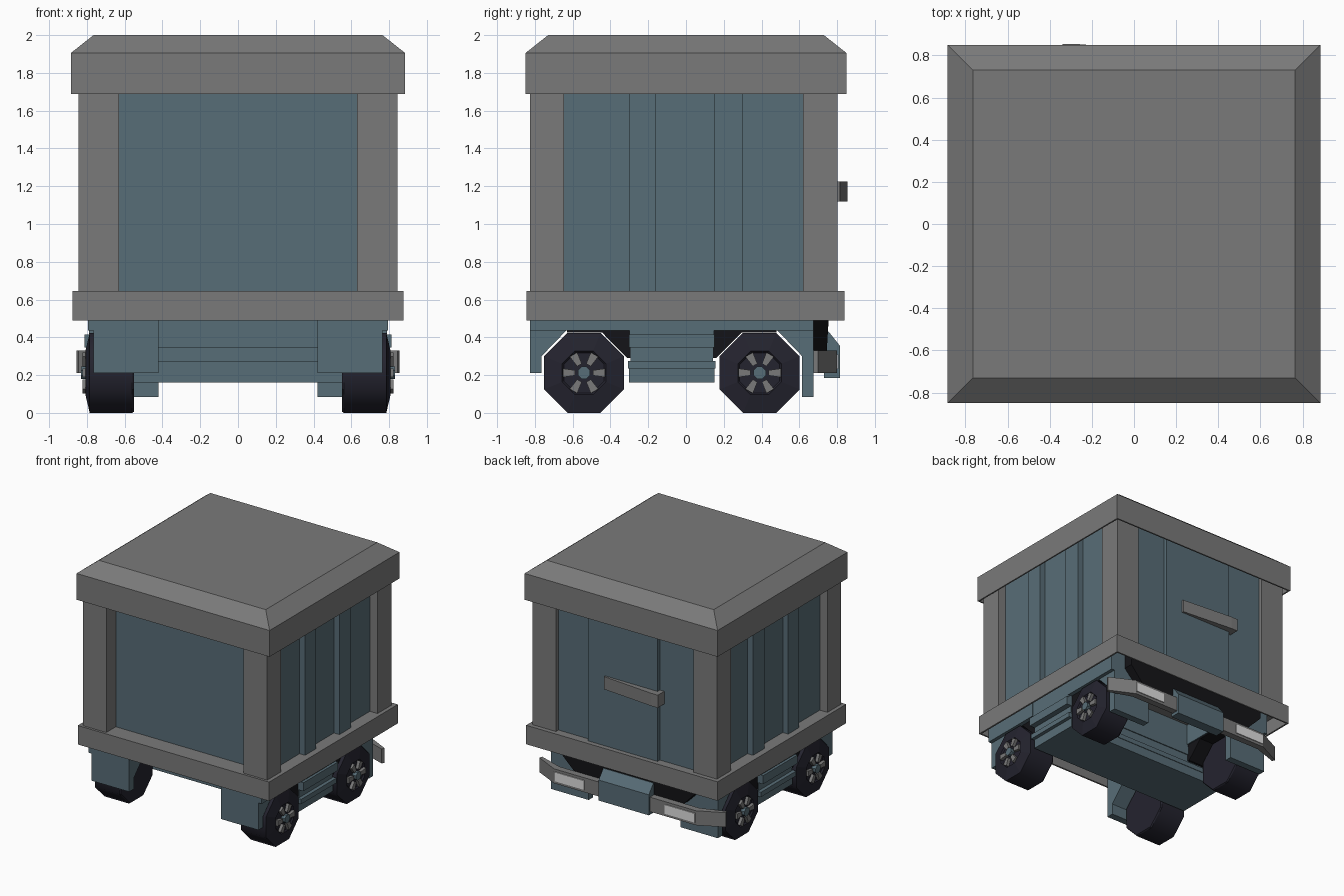
import bpy, bmesh, math
from mathutils import Vector

if "Cube" in bpy.data.objects:
    bpy.data.objects.remove(bpy.data.objects["Cube"])


def material(name, rgb):
    m = bpy.data.materials.new(name)
    m.diffuse_color = (*rgb, 1)
    m.use_nodes = True
    m.node_tree.nodes["Principled BSDF"].inputs["Base Color"].default_value = m.diffuse_color
    return m


GREY = material("frame grey", (0.195, 0.195, 0.195))
BLUE = material("slate blue", (0.097, 0.153, 0.184))
TYRE = material("tyre dark", (0.0175, 0.017, 0.028))
BLACK = material("liner black", (0.007, 0.007, 0.009))
LAMP = material("lamp white", (0.74, 0.74, 0.74))


def finish(name, bm, mat):
    bmesh.ops.recalc_face_normals(bm, faces=bm.faces)
    me = bpy.data.meshes.new(name)
    bm.to_mesh(me)
    bm.free()
    me.materials.append(mat)
    ob = bpy.data.objects.new(name, me)
    bpy.context.collection.objects.link(ob)
    return ob


def bridge(name, outlines, mat):
    """Join a list of equal-sized point loops into a closed solid."""
    bm = bmesh.new()
    loops = [[bm.verts.new(p) for p in pts] for pts in outlines]
    bm.faces.new(loops[0])
    bm.faces.new(loops[-1])
    n = len(loops[0])
    for lo, hi in zip(loops, loops[1:]):
        for i in range(n):
            j = (i + 1) % n
            bm.faces.new((lo[i], lo[j], hi[j], hi[i]))
    return finish(name, bm, mat)


def prism(name, pts, a, b, axis, mat):
    """Extrude a profile from a to b: axis x uses (y,z) points, axis z uses (x,y)."""
    place = (lambda p, t: (t, *p)) if axis == "x" else (lambda p, t: (*p, t))
    return bridge(name, [[place(p, t) for p in pts] for t in (a, b)], mat)


def box(name, x0, x1, y0, y1, z0, z1, mat):
    return prism(name, [(x0, y0), (x1, y0), (x1, y1), (x0, y1)], z0, z1, "z", mat)


def rings(name, levels, mat):
    """Stack of rectangles (half x, y0, y1, z)."""
    return bridge(name, [[(-x, y0, z), (x, y0, z), (x, y1, z), (-x, y1, z)]
                         for x, y0, y1, z in levels], mat)


# Hollow roof with sloped rim, hollow base frame and recessed body
rings("roof", [(0.873, -0.838, 0.838, 1.84), (0.873, -0.838, 0.838, 1.687),
               (0.885, -0.85, 0.85, 1.687), (0.885, -0.85, 0.85, 1.905),
               (0.765, -0.73, 0.73, 2.0)], GREY)
rings("base_frame", [(0.863, -0.831, 0.827, 0.61), (0.863, -0.831, 0.827, 0.488),
                     (0.877, -0.845, 0.84, 0.488), (0.877, -0.845, 0.84, 0.645)], GREY)
box("body_panels", -0.775, 0.775, -0.70, 0.77, 0.64, 1.84, BLUE)
box("back_door", -0.30, 0.34, 0.75, 0.80, 0.64, 1.84, BLUE)
prism("door_handle", [(0.18, 0.76), (0.18, 0.815), (-0.28, 0.855), (-0.34, 0.855), (-0.34, 0.72)],
      1.12, 1.225, "z", GREY)
TOP = 0.61

for s, side in ((-1, "left"), (1, "right")):
    def sbox(name, x0, x1, *rest):
        return box(side + "_" + name, min(s * x0, s * x1), max(s * x0, s * x1), *rest)

    # Corner posts and side ribs
    sbox("front_post", 0.63, 0.845, -0.825, -0.645, 0.64, 1.84, GREY)
    sbox("back_post", 0.63, 0.845, 0.62, 0.803, 0.64, 1.84, GREY)
    sbox("front_rib", 0.76, 0.825, -0.30, -0.16, 0.64, 1.84, BLUE)
    sbox("back_rib", 0.76, 0.825, 0.15, 0.30, 0.64, 1.84, BLUE)

    # Fenders, mirrored around the chassis middle, with dark wheel-well liners
    for end, flip, low in (("front", False, 0.21), ("rear", True, 0.085)):
        def my(pts):
            return [(-0.15 - y if flip else y, z) for y, z in pts]
        arch = [(-0.825, TOP), (-0.825, low), (-0.765, low), (-0.765, 0.30),
                (-0.635, 0.435), (-0.29, 0.435), (-0.29, TOP)]
        prism(f"{side}_{end}_fender", my(arch), s * 0.42, s * 0.765, "x", BLUE)
        sill = [(-0.825, 0.435), (-0.29, 0.435), (-0.29, TOP), (-0.825, TOP)]
        prism(f"{side}_{end}_sill", my(sill), s * 0.76, s * 0.795, "x", BLUE)
        corner = [(-0.29, 0.29), (-0.31, 0.29), (-0.445, 0.426), (-0.63, 0.426),
                  (-0.63, 0.436), (-0.29, 0.436)]
        prism(f"{side}_{end}_liner", my(corner), s * 0.43, s * 0.76, "x", BLACK)

    # Bumper lamp
    sbox("lamp", 0.37, 0.645, 0.79, 0.807, 0.232, 0.308, LAMP)

    # Wheels: octagonal tyre, rim disc, six spokes, hub
    for end, cy in (("front", -0.54), ("rear", 0.39)):
        def ngon(r, n=8, off=math.pi / 8):
            return [(cy + r * math.cos(off + 2 * math.pi * i / n),
                     0.212 + r * math.sin(off + 2 * math.pi * i / n)) for i in range(n)]
        R = 0.212 / math.cos(math.pi / 8)
        prof = [(0.55, R * 0.97), (0.56, R), (0.785, R), (0.808, 0.125), (0.797, 0.115)]
        tyre = bridge(f"{side}_{end}_tyre",
                      [[(s * x, y, z) for y, z in ngon(r)] for x, r in prof], TYRE)
        # rounded shading only around the tread
        for p in tyre.data.polygons:
            p.use_smooth = abs(p.normal.x) < 0.1
        for k in range(6):
            a = k * math.pi / 3
            pts = [(cy + r * math.cos(a) - w * math.sin(a),
                    0.212 + r * math.sin(a) + w * math.cos(a))
                   for r, w in ((0.048, -0.014), (0.112, -0.023), (0.112, 0.023), (0.048, 0.014))]
            prism(f"{side}_{end}_spoke_{k}", pts, s * 0.78, s * 0.822, "x", GREY)
        prism(f"{side}_{end}_hub", ngon(0.035), s * 0.78, s * 0.832, "x", BLUE)

# Stepped central chassis between the wheels
for i, (hx, grow, z0, z1) in enumerate(((0.79, 0.0, 0.415, TOP), (0.812, 0.003, 0.345, 0.415),
                                        (0.765, -0.005, 0.275, 0.345), (0.795, 0.008, 0.235, 0.275),
                                        (0.765, 0.003, 0.16, 0.235))):
    box(f"chassis_step_{i}", -hx, hx, -0.30 - grow, 0.147 + grow, z0, z1, BLUE)

# Dark underbody at the rear, narrowing downward
rings("rear_underbody", [(0.50, 0.60, 0.745, 0.325), (0.66, 0.60, 0.755, 0.49),
                         (0.66, 0.60, 0.755, TOP)], BLACK)

# Rear bumper with swept ends and the middle plate block
outer = [(-0.855, 0.70), (-0.65, 0.80), (0.65, 0.80), (0.855, 0.70)]
inner = [(0.845, 0.675), (0.64, 0.745), (-0.64, 0.745), (-0.845, 0.675)]
prism("rear_bumper", outer + inner, 0.21, 0.33, "z", GREY)
prism("rear_plate_block", [(0.73, 0.185), (0.815, 0.185), (0.815, 0.355), (0.755, 0.43), (0.73, 0.43)],
      -0.23, 0.23, "x", BLUE)
